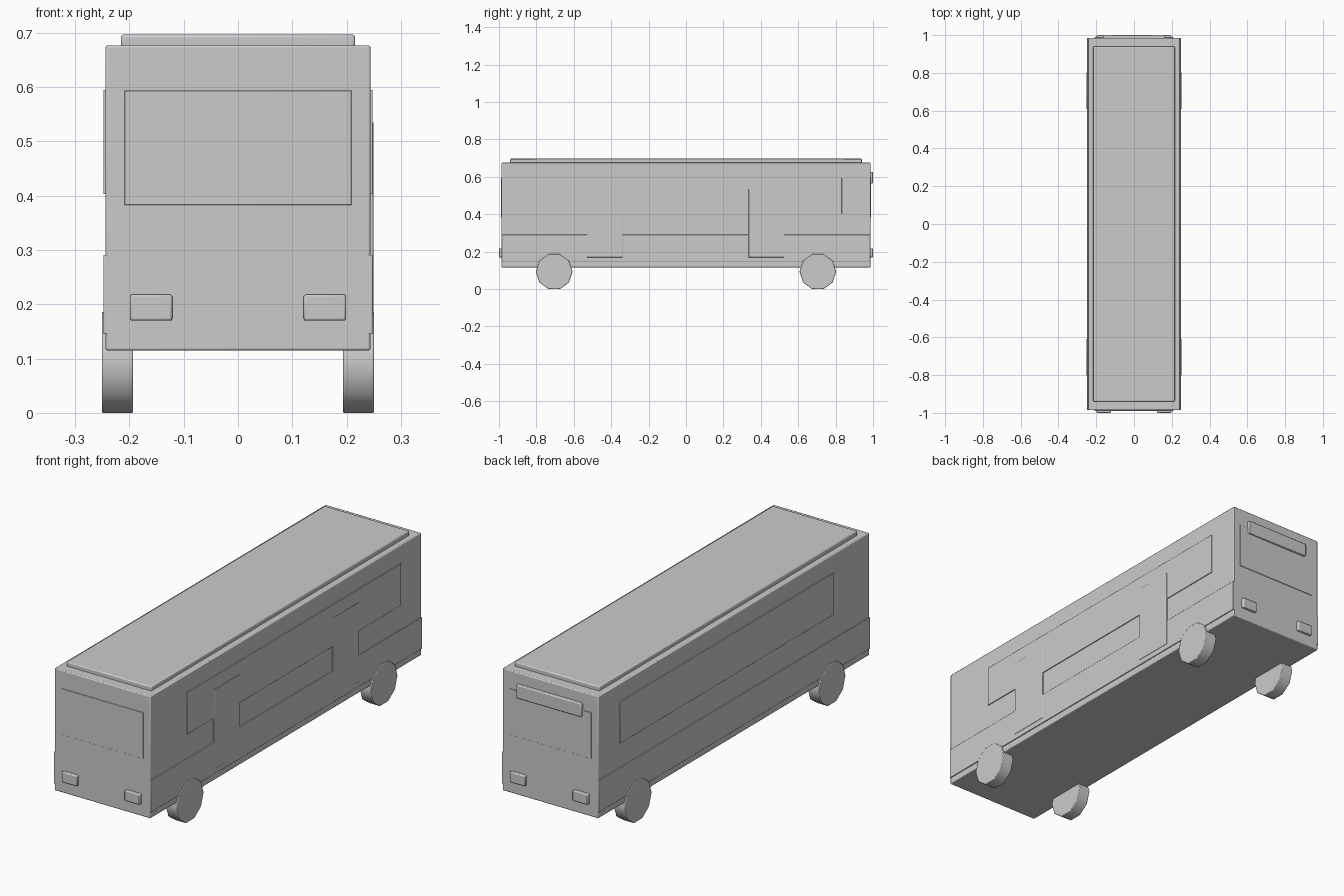
import bpy
from math import radians

if "Cube" in bpy.data.objects:
    bpy.data.objects.remove(bpy.data.objects["Cube"])


def finish(ob, bevel):
    if bevel:
        m = ob.modifiers.new("soft_edges", 'BEVEL')
        m.width, m.segments, m.limit_method = bevel, 2, 'ANGLE'
        m.angle_limit = radians(50)
    bpy.ops.object.shade_smooth_by_angle(angle=radians(40))


def box(name, x, y, z, bevel=0.002):
    """Box spanning the (min, max) pairs on each axis."""
    c = [(a + b) / 2 for a, b in (x, y, z)]
    bpy.ops.mesh.primitive_cube_add(size=1, location=c)
    ob = bpy.context.object
    ob.name = name
    ob.scale = [b - a for a, b in (x, y, z)]
    bpy.ops.object.transform_apply(location=False, rotation=False, scale=True)
    finish(ob, bevel)
    return ob


def wheel(name, x, y):
    # ten-sided wheel standing on a flat facet
    r = 0.098
    bpy.ops.mesh.primitive_cylinder_add(vertices=10, radius=r, depth=0.058,
                                        location=(x, y, r * 0.951),
                                        rotation=(0, radians(90), 0))
    ob = bpy.context.object
    ob.name = name
    # turn so that an edge, not a corner, touches the ground
    ob.rotation_euler = (0, radians(90), 0)
    finish(ob, 0.003)


# Main shell and raised roof panel
box("body", (-0.244, 0.244), (-0.986, 0.986), (0.115, 0.677), 0.004)
box("roof_panel", (-0.216, 0.216), (-0.94, 0.94), (0.67, 0.697), 0.005)

# Side panels: windows and lower skirts
for side, s in (("left", -1), ("right", 1)):
    xs = tuple(sorted((s * 0.235, s * 0.248)))
    box(f"{side}_side_window", xs, (-0.72, 0.833), (0.403, 0.595), 0.001)
    box(f"{side}_skirt", xs, (-0.986, 0.986), (0.145, 0.291), 0.002)
    for end, e in (("front", -1), ("rear", 1)):
        wheel(f"{end}_{side}_wheel", s * 0.222, e * 0.705)

# Passenger doors on the right side only
for end, y in (("front", -0.435), ("rear", 0.43)):
    box(f"{end}_door", (0.235, 0.2495), (y - 0.095, y + 0.095), (0.17, 0.535), 0.001)

# Windscreens and lamps on both ends
for end, e in (("front", -1), ("rear", 1)):
    box(f"{end}_windscreen", (-0.209, 0.209),
        sorted((e * 0.975, e * 0.989)), (0.383, 0.594), 0.001)
    for side, s in (("left", -1), ("right", 1)):
        box(f"{end}_{side}_lamp", sorted((s * 0.121, s * 0.199)),
            sorted((e * 0.975, e * 1.0)), (0.17, 0.218), 0.004)

# Horizontal panel above the rear window
box("rear_upper_panel", (-0.165, 0.165), (0.975, 1.0), (0.565, 0.627), 0.004)
